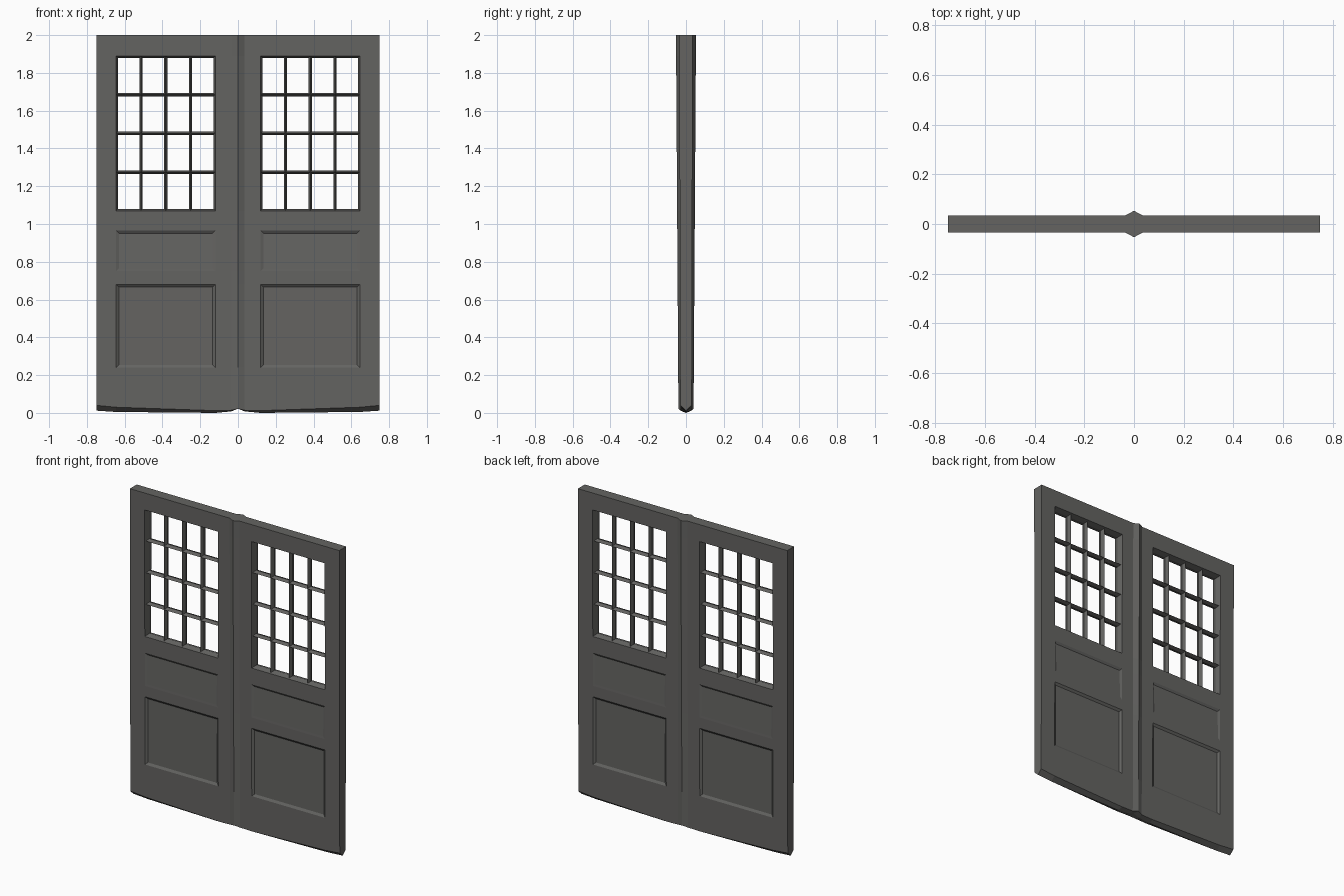
import bpy, bmesh

if "Cube" in bpy.data.objects:
    bpy.data.objects.remove(bpy.data.objects["Cube"])

mat = bpy.data.materials.new("dark warm grey")
mat.diffuse_color = (0.128, 0.127, 0.121, 1)
mat.use_nodes = True
mat.node_tree.nodes["Principled BSDF"].inputs["Base Color"].default_value = mat.diffuse_color


def finish(name, bm):
    """Weld, orient, and mirror a right-hand half across x = 0."""
    bmesh.ops.remove_doubles(bm, verts=bm.verts, dist=1e-5)
    bmesh.ops.recalc_face_normals(bm, faces=bm.faces)
    me = bpy.data.meshes.new(name)
    bm.to_mesh(me)
    bm.free()
    me.materials.append(mat)
    ob = bpy.data.objects.new(name, me)
    bpy.context.collection.objects.link(ob)
    m = ob.modifiers.new("mirror", 'MIRROR')
    m.use_axis[0] = True
    m.use_clip = True
    m.merge_threshold = 0.0001
    return ob


def face(bm, *pts):
    bm.faces.new([bm.verts.new(p) for p in pts])


XS = [0, 0.035, 0.12, 0.645, 0.75]
ZS = [0, 0.24, 0.68, 0.75, 0.965, 1.07, 1.89, 2.0]
FOOT = [0.022, 0.014, 0.012, 0.03, 0.04]     # front edge height of sharpened bottom
KEEL = [0.022, 0.008, 0.0, 0.005, 0.012]     # middle edge height of the bottom


def pt(i, k, s):
    """Outer surface grid point: thin taper downward, centre bead at x = 0."""
    z = ZS[k] if k else FOOT[i]
    t = 0.03 + 0.0025 * z
    if i == 0:
        t += 0.01 + 0.004 * z
    return (XS[i], s * t, z)


def ring(bm, a, b):
    for n in range(4):
        m = (n + 1) % 4
        face(bm, a[n], a[m], b[m], b[n])


# door leaf: frame faces, sunk panels, window opening
bm = bmesh.new()
for s in (-1, 1):
    for i in range(4):
        for k in range(7):
            o = [pt(i, k, s), pt(i + 1, k, s), pt(i + 1, k + 1, s), pt(i, k + 1, s)]
            if i == 2 and k in (1, 3, 5):
                x0, x1, z0, z1 = XS[2], XS[3], ZS[k], ZS[k + 1]
                if k == 5:      # opening slopes to a ridge in the middle
                    e = 0.01
                    ring(bm, o, [(x0 + e, 0, z0 + e), (x1 - e, 0, z0 + e),
                                 (x1 - e, 0, z1 - e), (x0 + e, 0, z1 - e)])
                else:           # upper panel fades out at its lower edge
                    e = 0.014
                    d0, d1 = (0.009, 0.011) if k == 1 else (0.001, 0.009)
                    inner = [(x0 + e, o[0][1] - s * d0, z0 + e),
                             (x1 - e, o[1][1] - s * d0, z0 + e),
                             (x1 - e, o[2][1] - s * d1, z1 - e),
                             (x0 + e, o[3][1] - s * d1, z1 - e)]
                    ring(bm, o, inner)
                    face(bm, *inner)
            else:
                face(bm, *o)
        # top and sharpened bottom
        face(bm, pt(i, 7, s), pt(i + 1, 7, s), (XS[i + 1], 0, 2), (XS[i], 0, 2))
        face(bm, pt(i, 0, s), pt(i + 1, 0, s),
             (XS[i + 1], 0, KEEL[i + 1]), (XS[i], 0, KEEL[i]))
    # outer side edge
    face(bm, *[pt(4, k, s) for k in range(8)], (0.75, 0, 2), (0.75, 0, KEEL[4]))
finish("door_leaves", bm)

# glazing bars with diamond sections
bm = bmesh.new()
W, D = 0.009, 0.025


def bar(a, b, vertical):
    sec = [(W, 0), (0, D), (-W, 0), (0, -D)]
    if vertical:
        ends = [[(a[0] + w, d, p[1]) for w, d in sec] for p in (a, b)]
    else:
        ends = [[(p[0], d, a[1] + w) for w, d in sec] for p in (a, b)]
    ring(bm, *ends)


for n in range(1, 4):
    x = 0.12 + 0.525 * n / 4
    z = 1.07 + 0.82 * n / 4
    bar((x, 1.072), (x, 1.888), True)
    bar((0.122, z), (0.643, z), False)
finish("glazing_bars", bm)
